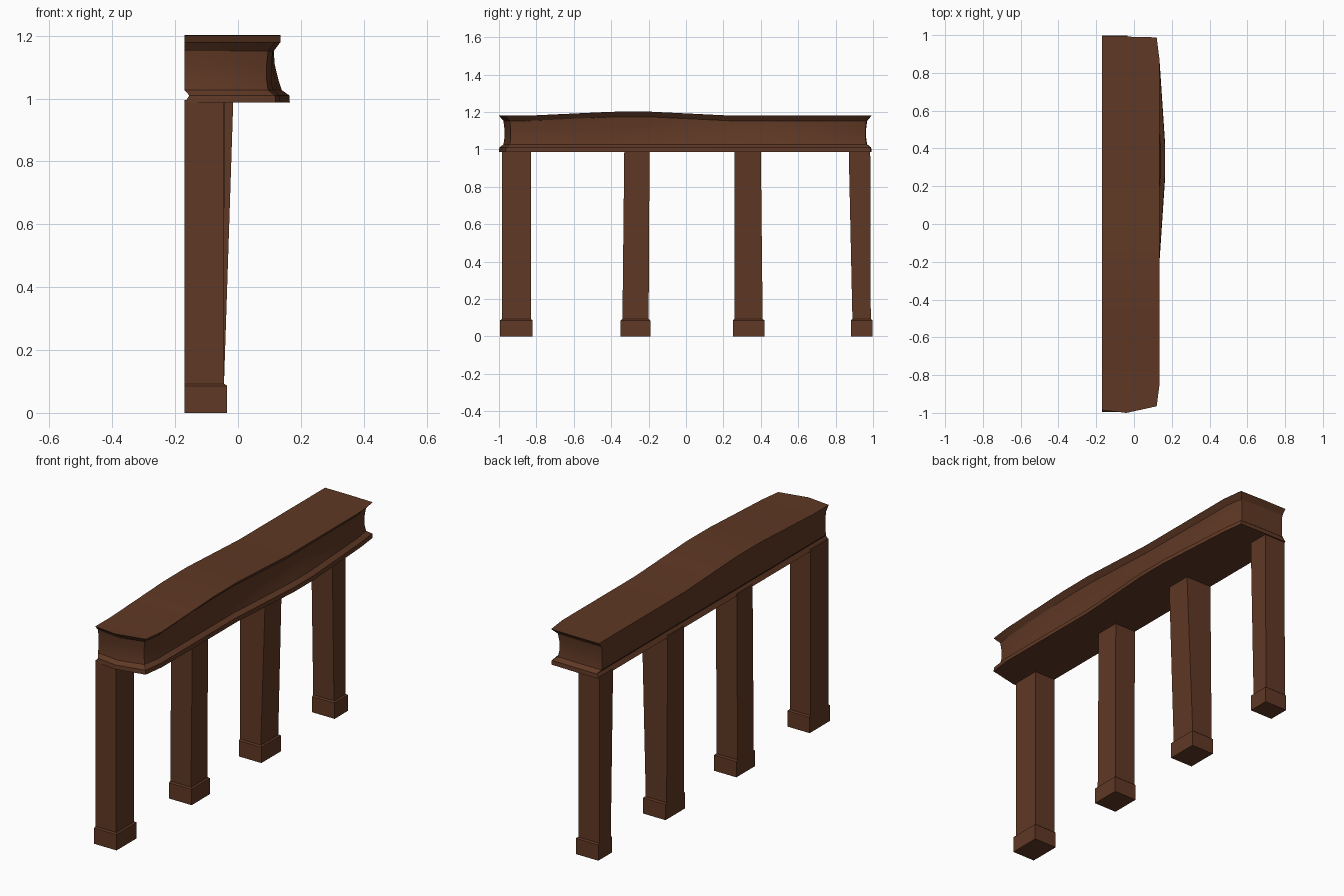
import bpy
import bmesh
import math

cube = bpy.data.objects.get("Cube")
if cube:
    bpy.data.objects.remove(cube, do_unlink=True)

wood = bpy.data.materials.new("dark_brown_wood")
wood.use_nodes = True
color = (0.115, 0.04, 0.018, 1)
wood.diffuse_color = color
wood.node_tree.nodes["Principled BSDF"].inputs["Base Color"].default_value = color

BACK = -0.17


def loft(name, rings, smooth_angle=None):
    """Skin a stack of closed rings, listed bottom to top, and cap both ends."""
    bm = bmesh.new()
    loops = [[bm.verts.new(p) for p in ring] for ring in rings]
    for low, high in zip(loops, loops[1:]):
        n = len(low)
        for i in range(n):
            j = (i + 1) % n
            bm.faces.new((low[i], low[j], high[j], high[i]))
    bm.faces.new(loops[0][::-1])
    bm.faces.new(loops[-1])
    bmesh.ops.recalc_face_normals(bm, faces=bm.faces)
    # the wavy top is not planar, so split the caps
    bmesh.ops.triangulate(bm, faces=[f for f in bm.faces if len(f.verts) > 4])
    mesh = bpy.data.meshes.new(name)
    bm.to_mesh(mesh)
    bm.free()
    mesh.materials.append(wood)
    obj = bpy.data.objects.new(name, mesh)
    bpy.context.collection.objects.link(obj)
    if smooth_angle:
        bpy.ops.object.select_all(action="DESELECT")
        obj.select_set(True)
        bpy.context.view_layer.objects.active = obj
        bpy.ops.object.shade_smooth_by_angle(angle=math.radians(smooth_angle))
    return obj


def rect(x0, x1, y0, y1, z):
    return [(x0, y0, z), (x1, y0, z), (x1, y1, z), (x0, y1, z)]


def plateau(y, start, flat0, flat1, end):
    """0 outside start..end, 1 between flat0 and flat1, linear in between."""
    return max(0, min(1, (y - start) / (flat0 - start), (end - y) / (end - flat1)))


# Posts: y range at top, y range at bottom, inner x at top
posts = {
    "front_post": (-0.985, -0.83, -0.985, -0.83, -0.045),
    "middle_front_post": (-0.33, -0.195, -0.34, -0.2, -0.043),
    "middle_back_post": (0.26, 0.40, 0.26, 0.41, -0.015),
    "back_post": (0.87, 0.985, 0.89, 0.988, -0.043),
}
for name, (t0, t1, b0, b1, inner) in posts.items():
    loft(name, [rect(BACK, -0.045, b0, b1, 0.08),
                rect(BACK, inner, t0, t1, 0.995)])
    loft(name.replace("post", "foot"), [
        rect(BACK, -0.035, b0 - 0.009, b1 + 0.009, 0),
        rect(BACK, -0.035, b0 - 0.009, b1 + 0.009, 0.086),
        rect(BACK, -0.042, b0 - 0.002, b1 + 0.002, 0.092)])

# Beam outline: front end, moulded side, back end
side = [-0.85, -0.6, -0.4, -0.2, 0, 0.25, 0.42, 0.65, 0.87]
outline = [(BACK, -0.985), (-0.04, -1.0), (0.12, -0.965)]
outline += [(0.135, y) for y in side]
outline += [(0.12, 0.988), (-0.04, 0.992), (BACK, 0.992)]
# points on the plain side, following the same stations
outline += [(BACK, y) for y in reversed(side)]

# Moulding levels: height, inset, plain-side x, bulge share, wave share
levels = [
    (0.987, 0.000, BACK, 1.0, 0),
    (1.010, 0.002, -0.155, 1.0, 0),
    (1.027, 0.024, BACK, 0.95, 0),
    (1.060, 0.029, BACK, 0.75, 0),
    (1.110, 0.029, BACK, 0.35, 0.5),
    (1.152, 0.024, BACK, 0.1, 1),
    (1.180, 0.000, BACK, 0.0, 1),
]
rings = []
for z, inset, back_x, bulge, wave in levels:
    ring = []
    for x, y in outline:
        px = back_x if x == BACK else x
        if x > 0:
            px += 0.03 * bulge * plateau(y, -0.2, 0.25, 0.42, 0.87) - inset
        # ends are moulded too
        py = y * (1 - inset) if abs(y) > 0.9 else y
        pz = z + 0.022 * wave * plateau(y, -0.85, -0.38, -0.2, 0.25)
        ring.append((px, py, pz))
    rings.append(ring)
loft("moulded_beam", rings, 30)
